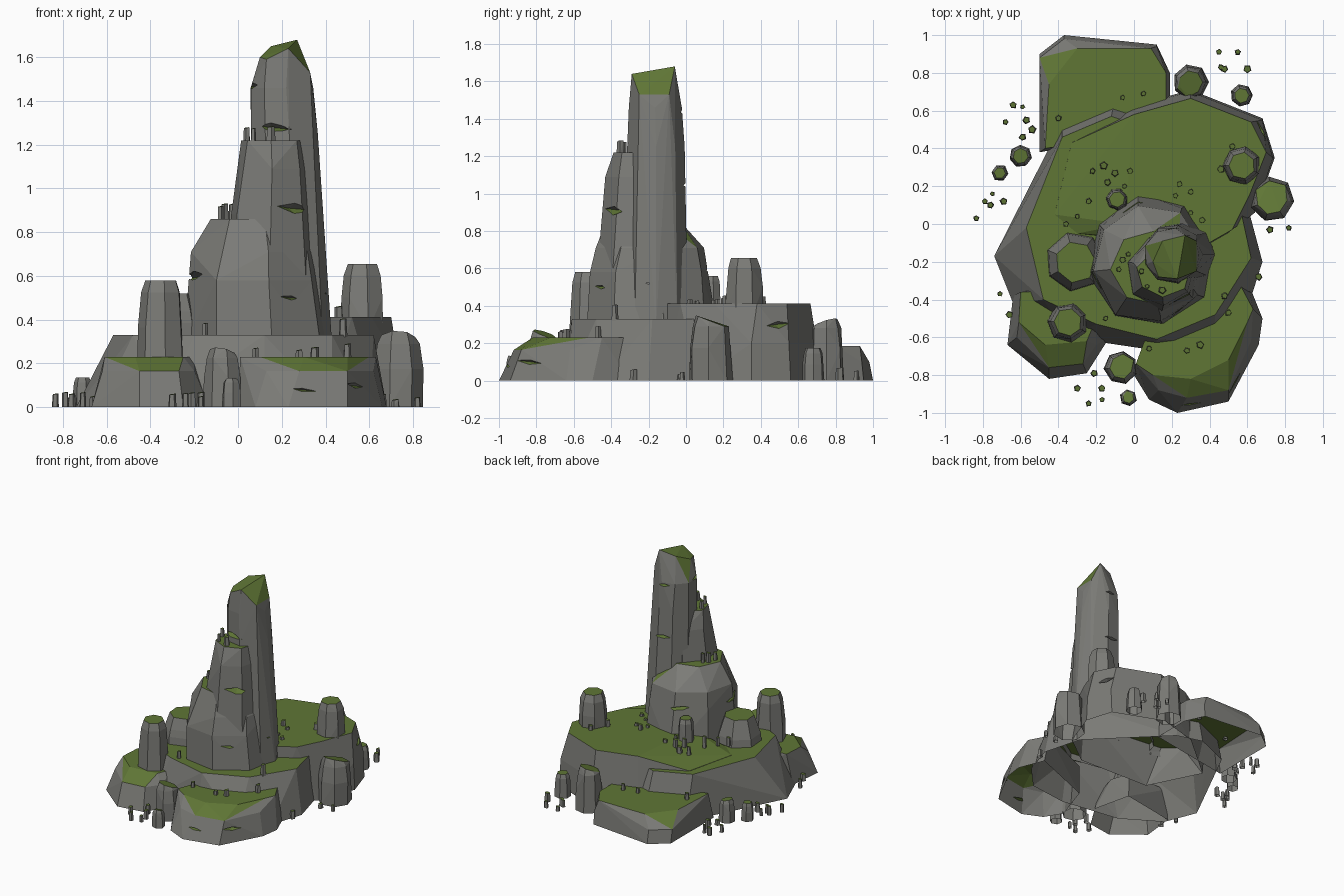
import bpy, bmesh, math, random
from mathutils import Matrix, Vector

if "Cube" in bpy.data.objects:
    bpy.data.objects.remove(bpy.data.objects["Cube"])

random.seed(7)


def material(name, rgb):
    m = bpy.data.materials.new(name)
    m.diffuse_color = (*rgb, 1)
    m.use_nodes = True
    m.node_tree.nodes["Principled BSDF"].inputs["Base Color"].default_value = m.diffuse_color
    return m


STONE = material("grey stone", (0.20, 0.20, 0.185))
MOSS = material("moss green", (0.115, 0.18, 0.036))


def at(z, pts):
    """Outline of (x, y) points lifted to height z."""
    return [(x, y, z) for x, y in pts]


def ring(cx, cy, rx, ry, z, n=8, phase=0.2, jitter=0.04, tilt=(0, 0)):
    """Slightly irregular polygon, optionally tilted."""
    pts = []
    for i in range(n):
        a = phase + 2 * math.pi * i / n
        k = 1 + random.uniform(-jitter, jitter)
        dx, dy = rx * k * math.cos(a), ry * k * math.sin(a)
        pts.append((cx + dx, cy + dy, z + tilt[0] * dx + tilt[1] * dy))
    return pts


def link(name, bm):
    me = bpy.data.meshes.new(name)
    bm.to_mesh(me)
    bm.free()
    ob = bpy.data.objects.new(name, me)
    bpy.context.collection.objects.link(ob)
    return ob


def rock(name, pts, cracks=(), moss_slope=0.74):
    """Convex boulder from points, notched by wedge cracks, open below, mossy on top."""
    bm = bmesh.new()
    for p in pts:
        bm.verts.new(p)
    res = bmesh.ops.convex_hull(bm, input=bm.verts[:])
    loose = [v for v in bm.verts if not v.link_faces]
    bmesh.ops.delete(bm, geom=loose, context='VERTS')
    bmesh.ops.dissolve_limit(bm, angle_limit=math.radians(4), verts=bm.verts[:], edges=bm.edges[:])
    bmesh.ops.recalc_face_normals(bm, faces=bm.faces[:])
    ob = link(name, bm)
    for x, y, z, turn, half, tall in cracks:
        cb = bmesh.new()
        bmesh.ops.create_uvsphere(cb, u_segments=4, v_segments=2, radius=1)
        cb.transform(Matrix.Translation((x, y, z))
                     @ Matrix.Rotation(math.radians(turn), 4, 'Z')
                     @ Matrix.Rotation(math.radians(6), 4, 'Y')
                     @ Matrix.Diagonal((half, 0.055, tall, 1)))
        cutter = link("crack_cutter", cb)
        mod = ob.modifiers.new("crack", 'BOOLEAN')
        mod.operation, mod.solver, mod.object = 'DIFFERENCE', 'EXACT', cutter
        dg = bpy.context.evaluated_depsgraph_get()
        me = bpy.data.meshes.new_from_object(ob.evaluated_get(dg))
        ob.modifiers.clear()
        ob.data = me
        bpy.data.objects.remove(cutter)
    # open underside and moss by slope
    me = ob.data
    me.materials.clear()
    me.materials.append(STONE)
    me.materials.append(MOSS)
    bm = bmesh.new()
    bm.from_mesh(me)
    bm.normal_update()
    low = min(v.co.z for v in bm.verts)
    under = [f for f in bm.faces if f.normal.z < -0.9 and f.calc_center_median().z < low + 0.005]
    bmesh.ops.delete(bm, geom=under, context='FACES')
    for f in bm.faces:
        f.smooth = False
        f.material_index = 1 if f.normal.z > moss_slope else 0
    bm.to_mesh(me)
    bm.free()
    return ob


# main plateau and its raised back part
rock("plateau",
     at(0, [(-.74, -.17), (-.64, -.42), (-.35, -.6), (-.1, -.64), (.12, -.67), (.43, -.63), (.6, -.45),
            (.68, -.2), (.6, .1), (.1, .6), (-.1, .66), (-.38, .54)])
     + at(.33, [(-.57, -.02), (-.48, -.4), (-.2, -.53), (.12, -.61), (.43, -.48), (.5, -.32), (.62, -.18),
                (.57, .05), (0, .53), (-.12, .57), (-.38, .46)]))
rock("raised_plateau",
     at(0, [(-.02, .62), (.3, .71), (.68, .56), (.745, .35), (.64, .06), (.4, -.12), (-.2, -.1), (-.4, .3)])
     + at(.2, [(.3, .7), (.68, .55), (.735, .35)])
     + at(.413, [(0, .58), (.3, .665), (.62, .54), (.7, .38), (.61, .15), (.52, -.03), (.38, -.11), (-.05, 0)])
     + at(.332, [(-.33, .43), (-.42, .05), (-.3, -.05)]),
     [(.69, .5, .30, -65, .1, .025)])

# three low outer slabs
rock("back_slab",
     at(0, [(-.5, .38), (-.5, .9), (-.37, 1), (.12, .95), (.19, .8), (.19, .5)])
     + at(.1, [(-.5, .88), (-.37, .98), (.12, .94)])
     + at(.185, [(-.47, .4), (-.45, .74), (-.3, .93), (.09, .93), (.17, .8), (.17, .5)]))
rock("front_left_slab",
     at(0, [(-.64, -.38), (-.67, -.64), (-.45, -.82), (-.25, -.79), (-.13, -.6), (-.2, -.3)])
     + at(.165, [(-.62, -.6), (-.45, -.76), (-.27, -.74), (-.2, -.64)])
     + at(.23, [(-.6, -.36), (-.61, -.52), (-.47, -.64), (-.25, -.62), (-.2, -.5), (-.25, -.35)]))
rock("front_right_slab",
     at(0, [(0, -.8), (.08, -.93), (.23, -1), (.5, -.94), (.66, -.64), (.68, -.5), (.6, -.3), (.1, -.5)])
     + at(.165, [(.13, -.88), (.28, -.92), (.5, -.88), (.62, -.62)])
     + at(.23, [(.01, -.74), (.1, -.8), (.3, -.82), (.5, -.72), (.6, -.52), (.63, -.45), (.55, -.3), (.1, -.5)]),
     [(.56, -.85, .10, 60, .15, .025), (.3, -.98, .08, 15, .1, .015)])

# stepped tower: lower tier, middle tier, tall spire
rock("lower_tier",
     ring(.09, -.19, .345, .36, .28) + ring(.08, -.195, .315, .335, .58)
     + ring(.08, -.19, .29, .29, .71) + ring(.07, -.23, .19, .2, .86, 7, .5),
     [(-.2, -.28, .6, 105, .12, .022), (-.04, .10, .6, 15, .13, .022), (.25, -.47, .5, 15, .06, .015)])
rock("middle_tier",
     ring(.15, -.25, .21, .22, .6, 7) + ring(.15, -.25, .19, .195, .88, 7)
     + ring(.16, -.25, .165, .175, 1.09, 7) + ring(.155, -.26, .145, .125, 1.22, 7),
     [(.26, -.39, .91, 30, .1, .025)])
rock("tall_spire",
     ring(.24, -.16, .19, .175, .28, 9, 0, .02) + ring(.207, -.16, .158, .158, 1.25, 9, 0, .02)
     + ring(.195, -.165, .148, .145, 1.46, 9, 0, .02)
     + [(.1, -.2, 1.6), (.15, -.09, 1.65), (.27, -.06, 1.68), (.23, -.29, 1.64), (.13, -.28, 1.59),
        (.33, -.09, 1.53), (.33, -.25, 1.53)],
     [(.15, -.31, 1.28, 5, .1, .025), (.05, -.22, 1.47, 100, .09, .018),
      (.2, 0, 1.44, 0, .1, .018), (.2, .005, 1.05, 0, .1, .018), (.36, -.2, .52, 90, .05, .015)],
     moss_slope=.3)


# standing stones: x, y, radius, foot, top, tilt of the crown
def standing_stone(x, y, r, foot, top, tx=0, ty=0):
    ph, h = random.uniform(0, 1), top - foot
    n = 7 if r > .05 else 6
    rock("standing_stone",
         ring(x, y, r, r, foot, n, ph) + ring(x, y, r * .95, r * .95, foot + h * .5, n, ph)
         + ring(x, y, r * .84, r * .84, top - r * .5, n, ph)
         + ring(x, y, r * .66, r * .66, top - r * .66 * max(abs(tx), abs(ty)), n, ph, .04, (tx, ty)))


for s in [(-.35, -.52, .11, .15, .58), (-.31, -.2, .165, .25, .52), (.57, .31, .105, .35, .655),
          (.73, .13, .12, 0, .35, 0, -.4), (.3, .75, .095, 0, .33, .2, .3), (.57, .68, .06, 0, .175),
          (-.6, .36, .06, 0, .17, -.2), (-.71, .27, .046, 0, .135), (-.07, -.76, .09, 0, .27, -.2, -.3),
          (-.03, -.92, .046, 0, .135, 0, -.3), (-.09, .13, .062, .3, .56)]:
    standing_stone(*s)


# pebbles, grouped by the ground they stand on
def pebble(x, y, z, r, h):
    ph = random.uniform(0, 1.5)
    rock("pebble", ring(x, y, r, r, z, 5, ph, .1) + ring(x, y, r * .8, r * .8, z + h, 5, ph, .1, (.15, .1)))


GROUND = [(.45, .91), (.55, .91), (.46, .83), (.48, .82), (.6, .82), (-.64, .63), (-.59, .62), (-.57, .55),
          (-.68, .54), (-.54, .5), (-.59, .46), (-.75, .16), (-.69, .12), (-.79, .12), (-.76, .1),
          (-.835, .03), (-.71, -.37), (-.66, -.48), (.82, -.02), (.72, -.03), (.66, -.28),
          (-.3, -.87), (-.21, -.79), (-.17, -.87), (-.24, -.95), (-.17, -.93)]
RAISED = [(-.22, .28), (-.16, .31), (-.24, .12), (-.36, 0), (-.3, .04), (-.1, .27), (-.02, .28), (-.14, .22),
          (.22, .15), (.24, .21), (.3, .17), (.36, .02), (.52, .41), (.46, .29), (.3, .06), (-.05, .2)]
for z, pts in [(0, GROUND), (.37, RAISED), (.32, [(.48, -.38), (-.15, -.5)]),
               (.22, [(.08, -.66), (.28, -.67), (.35, -.64), (.5, -.47)]),
               (.17, [(-.06, .67), (.05, .69), (-.4, .56)]),
               (.84, [(-.06, -.19), (-.08, -.24), (-.03, -.16)]),
               (1.2, [(.04, -.25), (.07, -.33), (.15, -.35)])]:
    for x, y in pts:
        pebble(x, y, z, random.uniform(.014, .024), random.uniform(.035, .07) + (.02 if z > .3 else 0))
